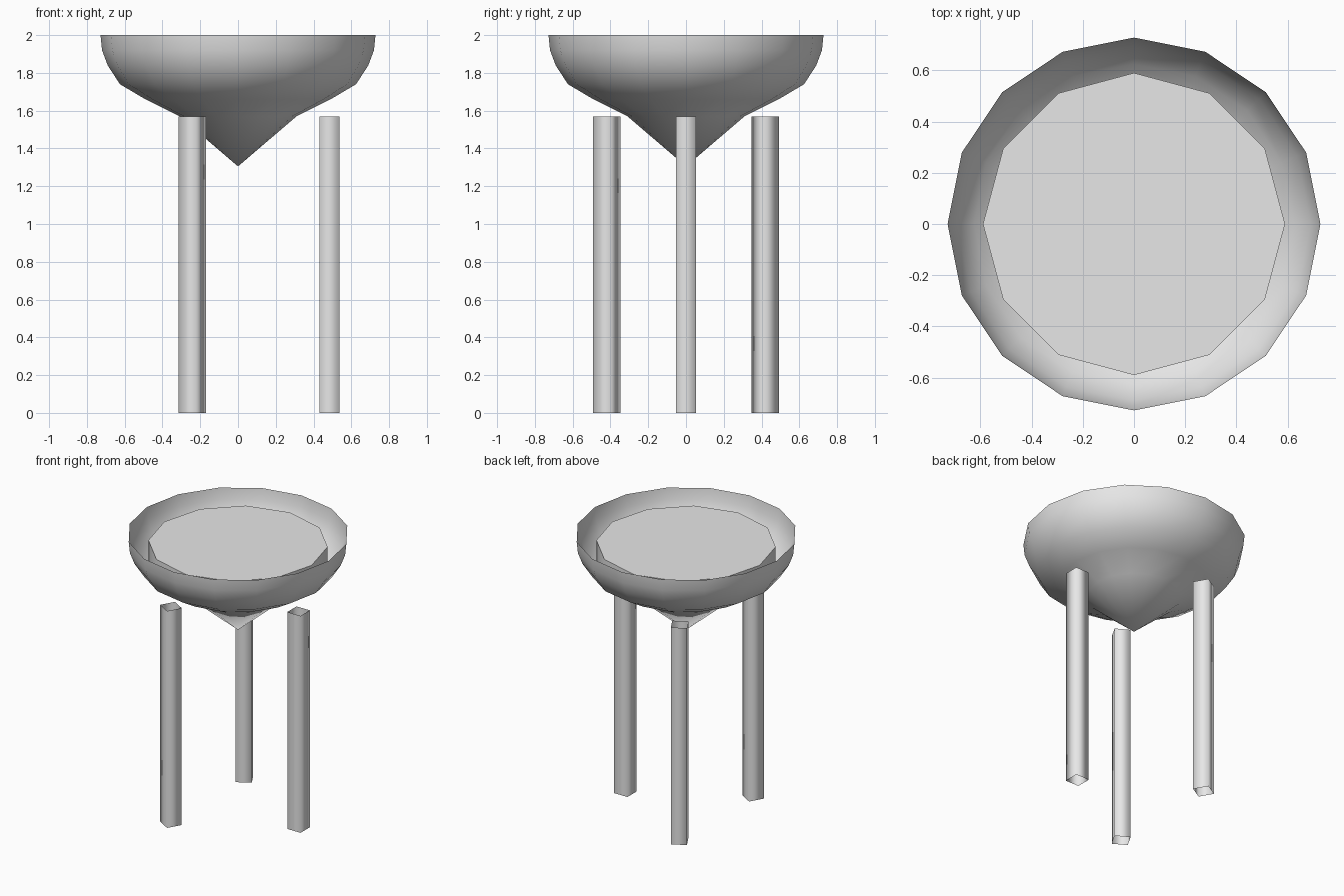
import bpy, bmesh, math

default = bpy.data.objects.get("Cube")
if default:
    bpy.data.objects.remove(default, do_unlink=True)

grey = bpy.data.materials.new("light grey")
grey.use_nodes = True
grey.diffuse_color = (0.8, 0.8, 0.8, 1)
grey.node_tree.nodes["Principled BSDF"].inputs["Base Color"].default_value = grey.diffuse_color


def lathe(name, profile, sides, centre=(0, 0), turn=0.0, cap_top=False):
    """Turn a (radius, height) profile, listed bottom to top, around a vertical axis."""
    bm = bmesh.new()
    rings = []
    for r, z in profile:
        count = sides if r > 0 else 1
        rings.append([bm.verts.new((centre[0] + r * math.cos(turn + math.tau * i / sides),
                                    centre[1] + r * math.sin(turn + math.tau * i / sides), z))
                      for i in range(count)])
    for low, high in zip(rings, rings[1:]):
        for i in range(sides):
            j = (i + 1) % sides
            if len(low) == 1:
                bm.faces.new((low[0], high[j], high[i]))
            else:
                bm.faces.new((low[i], low[j], high[j], high[i]))
    if cap_top:
        bm.faces.new(rings[-1])
    mesh = bpy.data.meshes.new(name)
    bm.to_mesh(mesh)
    bm.free()
    mesh.materials.append(grey)
    mesh.shade_smooth()
    obj = bpy.data.objects.new(name, mesh)
    bpy.context.collection.objects.link(obj)
    return obj


# Thin open bowl with a pointed base
lathe("bowl", [(0, 1.305), (0.31, 1.57), (0.49, 1.66), (0.625, 1.74),
               (0.69, 1.84), (0.72, 1.92), (0.728, 2.0)], 16)

# Round seat pad set inside the bowl
pad = lathe("seat_pad", [(0.59, 1.74), (0.59, 1.93)], 12, cap_top=True)
bpy.context.view_layer.objects.active = pad
pad.select_set(True)
bpy.ops.object.shade_smooth_by_angle(angle=math.radians(40))

# Three square tube legs, evenly spaced
for k, side in enumerate(("left", "back_right", "front_right")):
    a = math.tau * k / 3
    lathe("leg_" + side, [(0.075, 0), (0.075, 1.57)], 4,
          centre=(0.485 * math.cos(a), 0.485 * math.sin(a)), turn=a + math.pi / 4)
